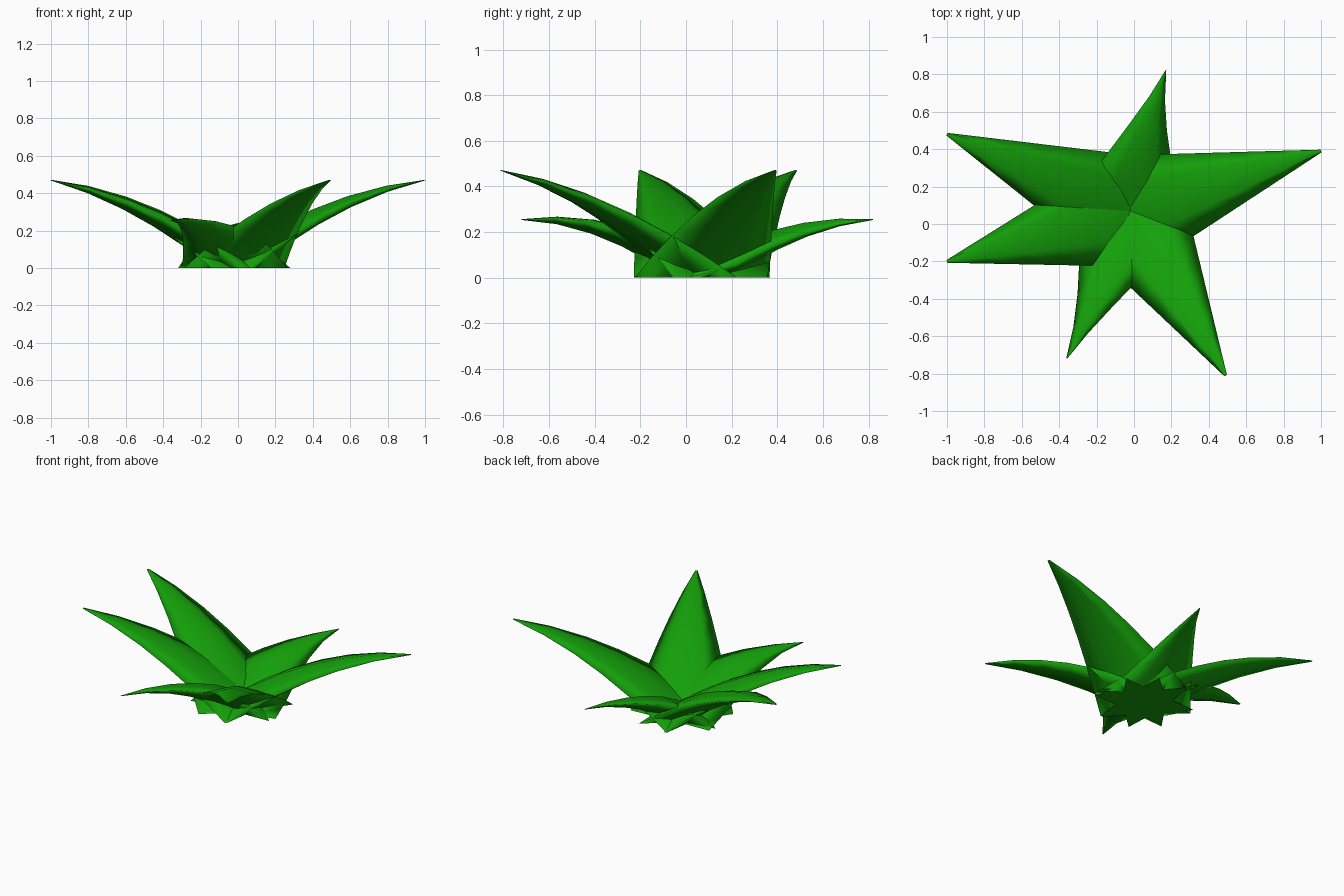
import bpy, bmesh
from math import sin, pi
from mathutils import Vector

if "Cube" in bpy.data.objects:
    bpy.data.objects.remove(bpy.data.objects["Cube"])

green = bpy.data.materials.new("leaf_green")
green.diffuse_color = (0.007, 0.35, 0.003, 1)
green.use_nodes = True
green.node_tree.nodes["Principled BSDF"].inputs["Base Color"].default_value = green.diffuse_color

CENTRE = Vector((-0.02, 0.07, 0))
# pointed cross-section: (across, through)
SECTION = [(1, 0), (0.5, 0.57), (0, 1), (-0.5, 0.57),
           (-1, 0), (-0.5, -0.57), (0, -1), (0.5, -0.57)]


def leaf(name, tip, rise, taper=1.0, roll=0.0, sway=0.0):
    """Flattened cone that stands on the ground and bends over to its tip."""
    tip = Vector(tip)
    flat = Vector((tip.x, tip.y, 0)) - CENTRE
    length = flat.length
    out = flat.normalized()
    side = Vector((-out.y, out.x, 0))
    up = Vector((0, 0, 1))
    drop = (rise * length - tip.z) / length ** 2

    bm = bmesh.new()
    rings = []
    for u in (0, 0.12, 0.25, 0.42, 0.6, 0.8, 1):
        s = u * length
        z = rise * s - drop * s * s
        slope = rise - 2 * drop * s
        normal = (up - out * slope).normalized()
        k = min(1, u / 0.25)
        shrink = 1 - 0.975 * u
        thick = (-out * 0.13).lerp(normal * 0.075, k) * shrink
        width = (side + up * roll * k) * 0.31 * shrink ** taper
        mid = CENTRE + out * s + up * z + side * sway * sin(pi * u)
        rings.append([bm.verts.new(mid + width * a + thick * b)
                      for a, b in SECTION])
    n = len(SECTION)
    for i in range(n):
        j = (i + 1) % n
        for r0, r1 in zip(rings, rings[1:]):
            bm.faces.new((r0[i], r0[j], r1[j], r1[i]))
    caps = [bm.faces.new(rings[0]), bm.faces.new(rings[-1])]
    bmesh.ops.recalc_face_normals(bm, faces=bm.faces)
    # smooth all round, crisp only at the two ends
    for f in bm.faces:
        f.smooth = f not in caps
    for cap in caps:
        for e in cap.edges:
            e.smooth = False
    mesh = bpy.data.meshes.new(name)
    bm.to_mesh(mesh)
    bm.free()
    mesh.materials.append(green)
    bpy.context.collection.objects.link(bpy.data.objects.new(name, mesh))


# four tall leaves
for i, (x, y) in enumerate([(1, 0.39), (-1, 0.48), (-1, -0.2), (0.49, -0.81)]):
    leaf(f"tall_leaf_{i + 1}", (x, y, 0.47), 0.72)

# two low leaves, narrower and tilted to one side
for i, (x, y) in enumerate([(0.17, 0.82), (-0.36, -0.72)]):
    leaf(f"low_leaf_{i + 1}", (x, y, 0.255), 0.64, 1.3, 0.27, 0.015)
